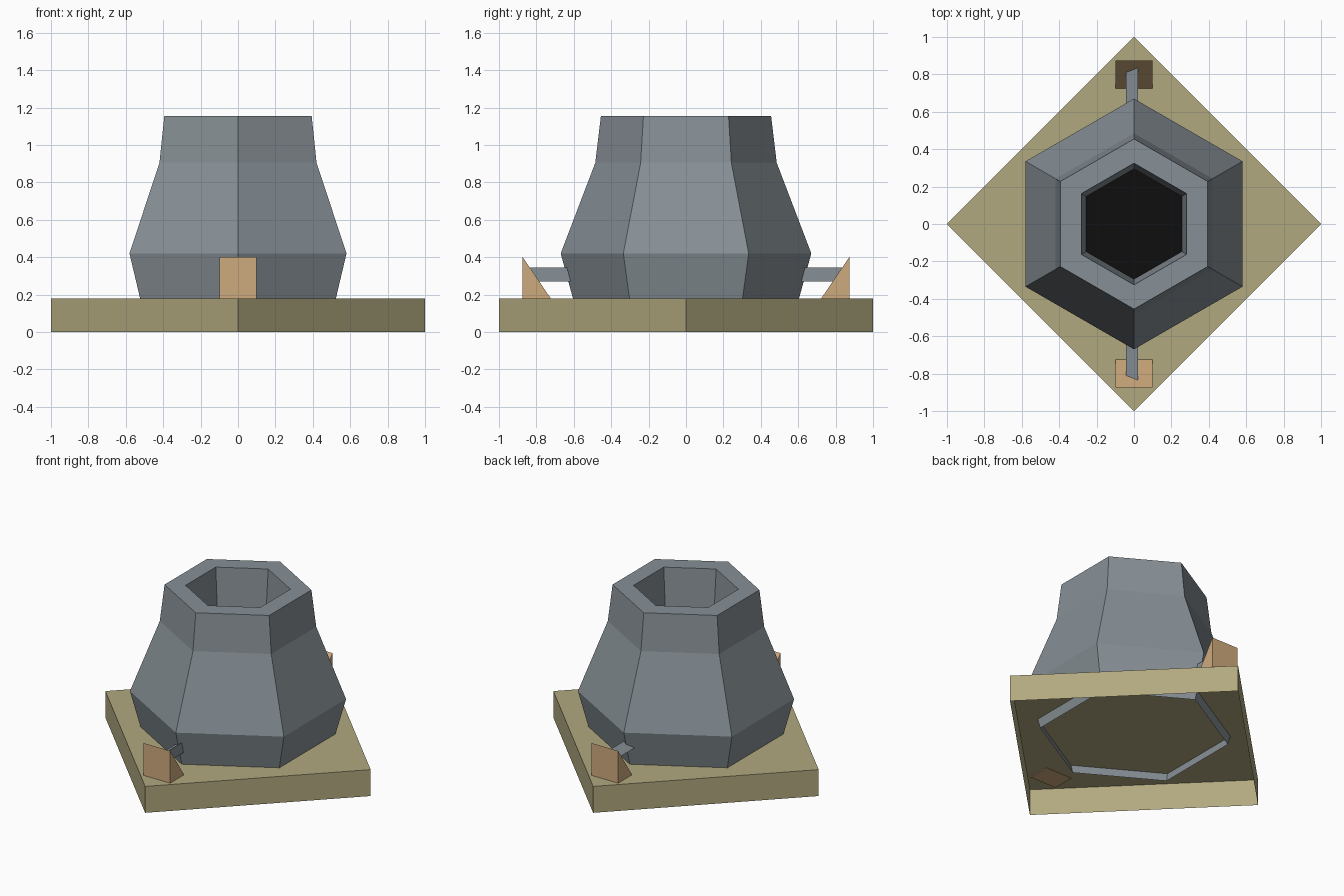
import bpy
import bmesh
import math

cube = bpy.data.objects.get("Cube")
if cube:
    bpy.data.objects.remove(cube, do_unlink=True)


def material(name, rgb):
    lin = [(c / 255 / 12.92) if c < 10.3 else ((c / 255 + 0.055) / 1.055) ** 2.4 for c in rgb]
    mat = bpy.data.materials.new(name)
    mat.use_nodes = True
    mat.diffuse_color = (*lin, 1)
    bsdf = next(n for n in mat.node_tree.nodes if n.type == 'BSDF_PRINCIPLED')
    bsdf.inputs["Base Color"].default_value = (*lin, 1)
    bsdf.inputs["Roughness"].default_value = 0.8
    return mat


SAND = material("sand", (177, 169, 127))
STEEL = material("blue grey", (135, 144, 150))
TAN = material("tan", (206, 170, 125))
BLACK = material("black", (14, 14, 14))


def build(name, mat, rings, cap_start=False, cap_end=False):
    """Skin a list of point rings into one flat-shaded object."""
    bm = bmesh.new()
    loops = [[bm.verts.new(p) for p in ring] for ring in rings]
    for a, b in zip(loops, loops[1:]):
        n = len(a)
        for i in range(n):
            j = (i + 1) % n
            bm.faces.new((a[i], a[j], b[j], b[i]))
    if cap_start:
        bm.faces.new(loops[0][::-1])
    if cap_end:
        bm.faces.new(loops[-1])
    if len(loops) > 1 and cap_start and cap_end:
        bmesh.ops.recalc_face_normals(bm, faces=bm.faces)
    mesh = bpy.data.meshes.new(name)
    bm.to_mesh(mesh)
    bm.free()
    mesh.materials.append(mat)
    obj = bpy.data.objects.new(name, mesh)
    bpy.context.collection.objects.link(obj)
    return obj


def polygon(radius, z, sides):
    """Level ring with a corner on the y axis."""
    angles = [math.pi / 2 + math.tau * i / sides for i in range(sides)]
    return [(radius * math.cos(a), radius * math.sin(a), z) for a in angles]


# Diamond base slab, open underneath
build("base", SAND, [polygon(1, 0, 4), polygon(1, 0.18, 4)], cap_end=True)

# Six-sided hollow body: outer wall, rim, then the tapering bore
profile = [(0.588, 0.12), (0.67, 0.42), (0.485, 0.905), (0.455, 1.155),
           (0.325, 1.155), (0.295, 0.78)]
build("body", STEEL, [polygon(r, z, 6) for r, z in profile])

# Dark floor inside the bore
build("bore_floor", BLACK, [polygon(0.296, 0.785, 6)], cap_end=True)

# Wedge and three-sided strut at the front and the back
for side, s in (("front", -1), ("back", 1)):
    section = [(0.72, 0.175), (0.873, 0.175), (0.873, 0.40)]
    build(side + "_wedge", TAN,
          [[(x, s * y, z) for y, z in section] for x in (-0.1, 0.1)], True, True)
    tri = [(0.043 * math.cos(a), 0.307 + 0.043 * math.sin(a))
           for a in (math.pi / 3, math.pi, -math.pi / 3)]
    build(side + "_strut", STEEL,
          [[(x, s * y, z) for x, z in tri] for y in (0.56, 0.845)], True, True)
